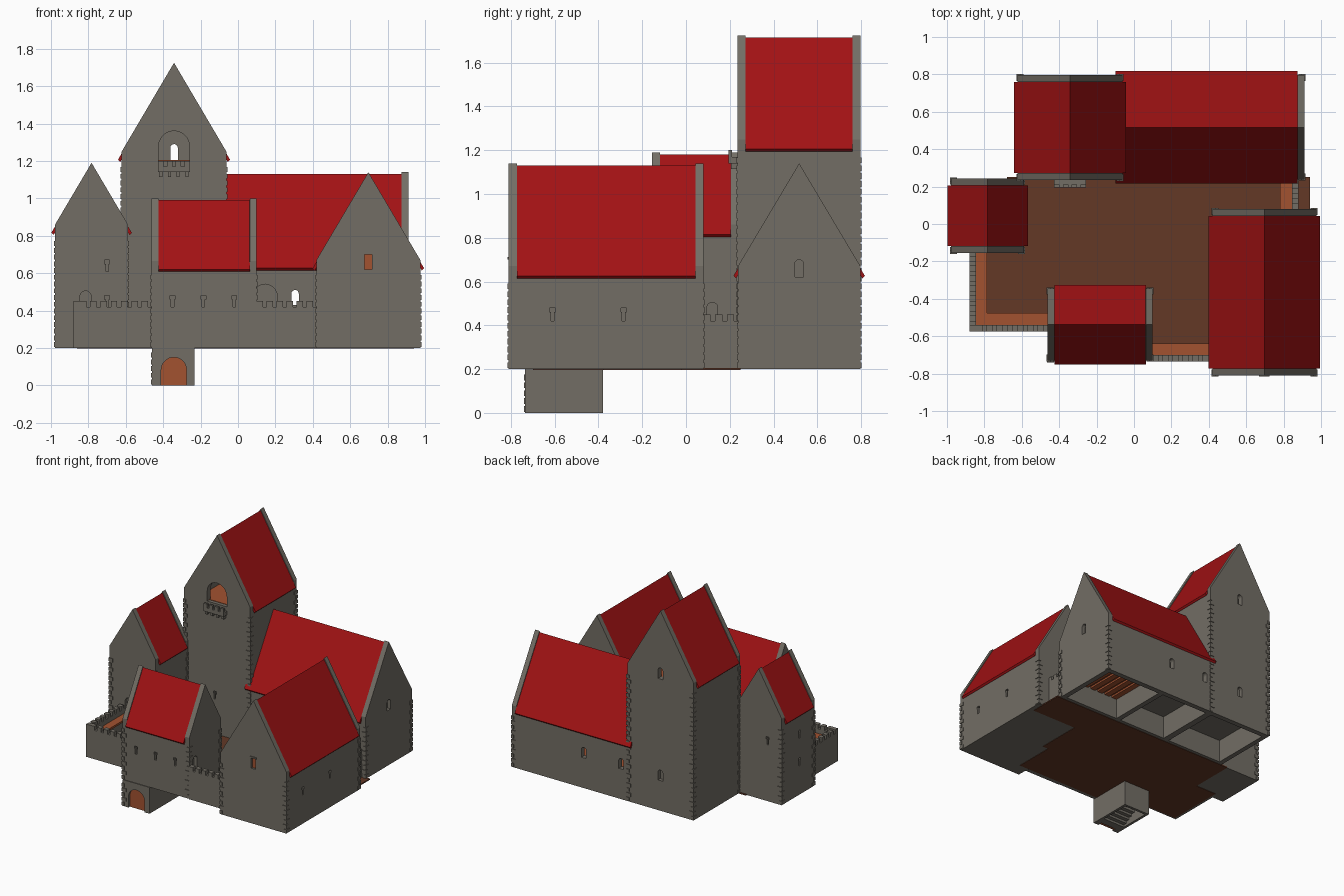
import bpy, bmesh, math

if "Cube" in bpy.data.objects:
    bpy.data.objects.remove(bpy.data.objects["Cube"])

def material(name, rgb):
    m = bpy.data.materials.new(name)
    m.diffuse_color = (*rgb, 1)
    m.use_nodes = True
    m.node_tree.nodes["Principled BSDF"].inputs["Base Color"].default_value = m.diffuse_color
    return m

STONE = material("grey stone", (0.17, 0.155, 0.13))
RED = material("red roof", (0.36, 0.006, 0.007))
WOOD = material("orange wood", (0.36, 0.085, 0.03))
EARTH = material("brown earth", (0.125, 0.04, 0.019))
T = 0.037          # gable thickness
BASE = 0.2         # level of the courtyard

def place(p, a, axis):
    return {'x': (a, p[0], p[1]), 'y': (p[0], a, p[1]), 'z': (p[0], p[1], a)}[axis]

def finish(name, bm, mat):
    bmesh.ops.recalc_face_normals(bm, faces=bm.faces)
    me = bpy.data.meshes.new(name)
    bm.to_mesh(me)
    bm.free()
    me.materials.append(mat)
    ob = bpy.data.objects.new(name, me)
    bpy.context.collection.objects.link(ob)
    return ob

def loft(name, sections, axis, mat=STONE):
    """Closed solid through (position, outline) sections along an axis."""
    bm = bmesh.new()
    rings = [[bm.verts.new(place(p, a, axis)) for p in pts] for a, pts in sections]
    n = len(rings[0])
    for r, s in zip(rings, rings[1:]):
        for i in range(n):
            j = (i + 1) % n
            bm.faces.new((r[i], r[j], s[j], s[i]))
    bm.faces.new(rings[0])
    bm.faces.new(rings[-1])
    return finish(name, bm, mat)

def prism(name, pts, a0, a1, axis, mat=STONE):
    return loft(name, [(a0, pts), (a1, pts)], axis, mat)

def boxes(name, items, mat=STONE):
    """One object from (x0, x1, y0, y1, z0, z1) boxes."""
    bm = bmesh.new()
    for x0, x1, y0, y1, z0, z1 in items:
        vs = bmesh.ops.create_cube(bm, size=1)["verts"]
        for v in vs:
            v.co = ((x0 + x1) / 2 + v.co.x * (x1 - x0), (y0 + y1) / 2 + v.co.y * (y1 - y0),
                    (z0 + z1) / 2 + v.co.z * (z1 - z0))
    return finish(name, bm, mat)

def arch(c, z0, w, h, n=10):
    r = w / 2
    return [(c - r, z0), (c + r, z0)] + [(c + r * math.cos(math.pi * i / n),
            z0 + h - r + r * math.sin(math.pi * i / n)) for i in range(n + 1)]

def slit(c, z):
    # arrow slit with a wider head
    return [(c + u, z + v) for u, v in ((-.007, 0), (.007, 0), (.007, .04), (.013, .04),
            (.013, .06), (-.013, .06), (-.013, .04), (-.007, .04))]

def cut(ob, cutters):
    for c in cutters:
        c.hide_render = True
        m = ob.modifiers.new("cut", 'BOOLEAN')
        m.operation, m.solver, m.object = 'DIFFERENCE', 'EXACT', c
    bpy.context.view_layer.update()
    me = bpy.data.meshes.new_from_object(ob.evaluated_get(bpy.context.evaluated_depsgraph_get()))
    ob.modifiers.clear()
    ob.data = me
    for c in cutters:
        bpy.data.objects.remove(c)

def hole(pts, a0, a1, axis):
    return prism("cutter", pts, a0, a1, axis)

def room(*b):
    return boxes("cutter", [b])

def quoins(name, corners, z0, z1):
    """Alternating corner stones; corners are (x, y, inward x, inward y)."""
    items = []
    for x, y, sx, sy in corners:
        for i in range(int((z1 - z0) / 0.036)):
            a, b = (0.032, 0.017) if i % 2 else (0.017, 0.032)
            xs = sorted((x - sx * .005, x + sx * a))
            ys = sorted((y - sy * .005, y + sy * b))
            z = z0 + 0.036 * i
            items.append((*xs, *ys, z + .005, z + .031))
    boxes(name, items)

def house(name, axis, c, w, a0, a1, eave, ridge, first_gable=True, top=None):
    """Gabled stone body with raised gable ends, roof and corner stones."""
    def outline(d):
        return [(c - w, BASE), (c + w, BASE), (c + w, eave - d), (c, ridge - d), (c - w, eave - d)]
    full, low = outline(0), outline(0.03)
    sec = [(a0, full), (a0 + T, full), (a0 + T + .001, low)] if first_gable else [(a0, low)]
    sec += [(a1 - T - .001, low), (a1 - T, full), (a1, full)]
    body = loft(name + "_walls", sec, axis)
    s = (ridge - eave) / w
    o, e = w + 0.02, eave - 0.02 * s
    roof = [(c - o, e - .01), (c, ridge - .01), (c + o, e - .01),
            (c + o - .012, e - .022), (c, ridge - .04), (c - o + .012, e - .022)]
    prism(name + "_roof", roof, a0 + T if first_gable else a0, a1 - T, axis, RED)
    corners = [(a, c + k * w, 1 if a == a0 else -1, -k) for a in (a0, a1) for k in (-1, 1)
               if first_gable or a == a1]
    if axis == 'y':
        corners = [(y, x, sy, sx) for x, y, sx, sy in corners]
    quoins(name + "_corner_stones", corners, BASE, eave - .06)
    return body

# Keep: upper room with open arch, undercroft, balcony
keep = house("keep", 'y', -.342, .28, .235, .797, 1.25, 1.725)
cut(keep, [room(-.51, -.17, .275, .757, 1.2, 1.36),
           hole(arch(-.342, 1.201, .165, .16), .2, .3, 'y'),
           hole(arch(-.342, 1.205, .04, .085), .74, .85, 'y'),
           hole(arch(-.342, .43, .04, .08), .77, .85, 'y'),
           hole(slit(-.36, .47), .2, .26, 'y'),
           room(-.585, -.1, .275, .757, .15, .38)])
boxes("keep_floor", [(-.51, -.17, .262, .77, 1.19, 1.204)], WOOD)
balcony = [(-.427, -.257, .195, .236, 1.14, 1.17)]
for i in range(4):
    x = -.427 + i * .0467
    balcony += [(x, x + .03, .195, .21, 1.17, 1.2)]
    balcony += [(x + .005, x + .022, .205, .236, 1.115, 1.14)]
boxes("keep_balcony", balcony)

# Great hall beside the keep
hall = house("hall", 'x', .517, .28, -.1, .912, .67, 1.14, first_gable=False)
cut(hall, [room(-.05, .87, .277, .757, .41, .62),
           hole(arch(.145, .411, .13, .13), .2, .3, 'y'),
           hole(arch(.305, .43, .04, .08), .2, .85, 'y'),
           hole(arch(-.01, .43, .04, .08), .74, .85, 'y'),
           hole(arch(.517, .62, .04, .08), .885, .95, 'x'),
           room(.4, .872, .277, .757, .15, .38), room(-.05, .36, .277, .757, .15, .38)])
boxes("hall_floor", [(-.05, .87, .277, .757, .405, .414)], WOOD)
boxes("hall_ceiling_beams", [(.4 + .068 * i, .445 + .068 * i, .277, .757, .36, .382)
                             for i in range(7)] + [(.4, .872, .277, .757, .374, .383)], WOOD)

# West tower
tower = house("west_tower", 'y', -.783, .195, -.155, .243, .86, 1.19)
cut(tower, [hole(slit(-.7, .61), -.2, -.13, 'y'), hole(slit(-.7, .42), -.2, -.13, 'y'),
            hole(arch(-.815, .38, .06, .125), -.2, -.13, 'y'),
            hole(slit(-.86, .63), .22, .3, 'y'),
            hole(slit(.03, .63), -1.1, -.955, 'x'), hole(slit(.03, .42), -1.1, -.955, 'x'),
            hole(arch(.12, .38, .05, .125), -.61, -.5, 'x')])

# Front house on the right
lodge = house("front_house", 'y', .697, .278, -.81, .08, .67, 1.14)
window = [(.677, .62), (.717, .62), (.717, .7), (.697, .708), (.677, .7)]
cut(lodge, [hole(window, -.85, -.79, 'y'), hole(window, .06, .12, 'y')]
    + [hole(slit(y, .42), .95, 1.05, 'x') for y in (-.61, -.285)])
prism("front_house_shutter", window, -.795, -.787, 'y', WOOD)
boxes("front_house_lintel", [(.669, .725, -.816, -.8, .7, .712)])

# Gate tower above the stair
gate = house("gate_tower", 'x', -.5375, .1925, -.463, .1, .665, 1.0)
cut(gate, [hole(slit(x, .42), -.8, -.705, 'y') for x in (-.35, -.185, -.02)]
    + [hole(arch(-.505, .38, .05, .12), -.5, -.44, 'x'),
       hole(arch(-.66, .38, .05, .12), .075, .15, 'x')])

# Gate porch below the courtyard, open underneath, with stair and door
porch = boxes("gate_porch", [(-.46, -.232, -.735, -.38, 0, .2)])
cut(porch, [room(-.44, -.252, -.7, -.4, -.05, .19),
            hole(arch(-.343, -.02, .135, .17, 16), -.8, -.69, 'y')])
quoins("porch_corner_stones", [(-.46, -.735, 1, 1)], 0, .2)
prism("gate_door", arch(-.343, 0, .14, .152, 16), -.718, -.709, 'y', WOOD)
boxes("gate_stairs", [(-.44, -.252, -.7 + .03 * i, -.67 + .03 * i, max(0, .018 * i - .018), .018 * i + .018)
                      for i in range(10)])

# Curtain walls with battlements and wooden wall walks
def curtain(name, x0, x1, y0, y1):
    items = [(x0, x1, y0, y1, BASE, .42)]
    along_x = x1 - x0 > y1 - y0
    length = (x1 - x0) if along_x else (y1 - y0)
    n = round(length / .053)
    step = length / n
    for i in range(n):
        a = i * step
        b = a + step * .62
        if along_x:
            items.append((x0 + a, x0 + b, y0, y1, .42, .45))
        else:
            items.append((x0, x1, y0 + a, y0 + b, .42, .45))
    boxes(name, items)

curtain("west_wall", -.88, -.845, -.574, -.15)
curtain("south_west_wall", -.845, -.46, -.574, -.54)
curtain("south_wall", .1, .42, -.735, -.7)
curtain("east_wall", .845, .88, .08, .24)
boxes("wall_walks", [(-.846, -.785, -.54, -.15, .37, .385), (-.785, -.46, -.541, -.475, .37, .385),
                     (.1, .42, -.701, -.64, .37, .385), (.78, .846, .08, .24, .37, .385)], WOOD)

# Courtyard ground
boxes("courtyard", [(-.68, .55, -.38, .25, .197, .206), (.55, .94, -.02, .25, .197, .206),
                    (-.23, .5, -.7, -.38, .197, .206), (-.86, -.46, -.56, -.38, .197, .206),
                    (-.86, -.68, -.38, -.1, .197, .206)], EARTH)
